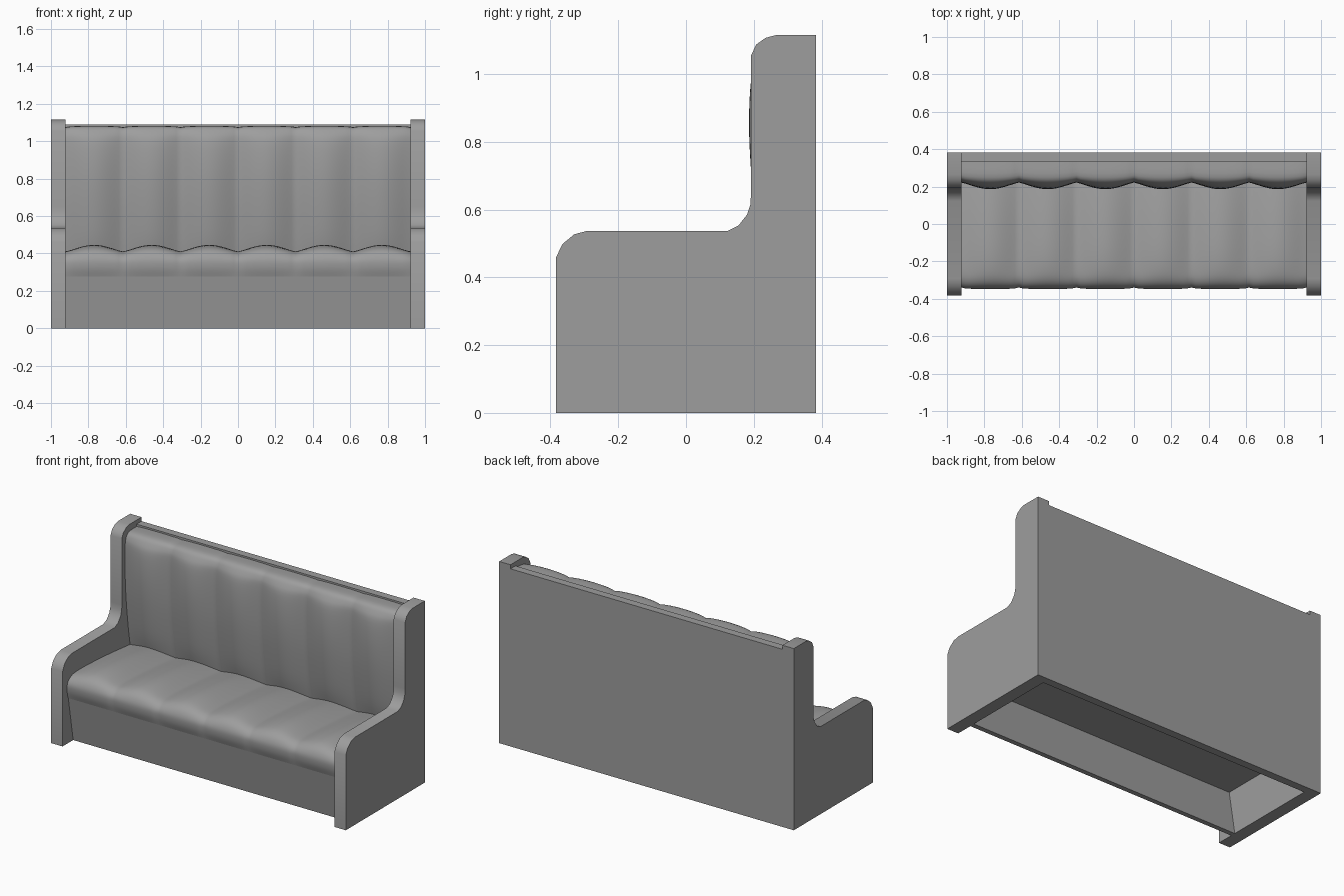
import bpy, bmesh, math

if "Cube" in bpy.data.objects:
    bpy.data.objects.remove(bpy.data.objects["Cube"])

INNER = 0.923      # inner face of the end panels
PUFFS = 6

# Dark grey for every part
grey = bpy.data.materials.new("dark_grey")
grey.diffuse_color = (0.34, 0.34, 0.34, 1)
grey.use_nodes = True
grey.node_tree.nodes["Principled BSDF"].inputs["Base Color"].default_value = grey.diffuse_color


def new_object(name, verts, faces, angle=30):
    mesh = bpy.data.meshes.new(name)
    mesh.from_pydata(verts, [], faces)
    bm = bmesh.new()
    bm.from_mesh(mesh)
    bmesh.ops.recalc_face_normals(bm, faces=bm.faces)
    bm.to_mesh(mesh)
    bm.free()
    mesh.materials.append(grey)
    ob = bpy.data.objects.new(name, mesh)
    bpy.context.collection.objects.link(ob)
    bpy.ops.object.select_all(action='DESELECT')
    bpy.context.view_layer.objects.active = ob
    ob.select_set(True)
    bpy.ops.object.shade_smooth_by_angle(angle=math.radians(angle))
    return ob


def extrude_x(name, profile, x0, x1):
    """Solid made by sweeping a (y, z) outline along x."""
    n = len(profile)
    verts = [(x, y, z) for x in (x0, x1) for y, z in profile]
    faces = [tuple(range(n)), tuple(range(2 * n - 1, n - 1, -1))]
    faces += [(i, (i + 1) % n, n + (i + 1) % n, n + i) for i in range(n)]
    return new_object(name, verts, faces)


def spline(rows, steps=4):
    """Catmull-Rom resampling of tuples of any length."""
    out = []
    for i in range(len(rows) - 1):
        p0, p1, p2, p3 = (rows[max(0, min(len(rows) - 1, i + k))] for k in (-1, 0, 1, 2))
        for s in range(steps):
            t = s / steps
            out.append(tuple(
                0.5 * (2 * b + (c - a) * t + (2 * a - 5 * b + 4 * c - d) * t ** 2
                       + (3 * b - a - 3 * c + d) * t ** 3)
                for a, b, c, d in zip(p0, p1, p2, p3)))
    return out + [rows[-1]]


def cushion(name, rows, close):
    """Channelled pad. Row: seam y, seam z, crest y, crest z, fullness exponent."""
    rows = spline(rows)
    per = 14
    cols = PUFFS * per
    verts = []
    for c in range(cols + 1):
        x = -INNER + 2 * INNER * c / cols
        s = max(0.0, math.sin(math.pi * (c % per) / per))
        for sy, sz, cy, cz, p in rows:
            t = s ** p
            verts.append((x, sy + (cy - sy) * t, sz + (cz - sz) * t))
        verts += [(x, y, z) for y, z in close]
    n = len(rows) + len(close)
    faces = [(c * n + r, c * n + (r + 1) % n, (c + 1) * n + (r + 1) % n, (c + 1) * n + r)
             for c in range(cols) for r in range(n)]
    faces += [tuple(range(n)), tuple(range(cols * n, cols * n + n))]
    return new_object(name, verts, faces, 50)


# End panels with the stepped, rounded outline
panel = [(-0.383, 0), (0.383, 0), (0.383, 1.115), (0.265, 1.115), (0.235, 1.107),
         (0.207, 1.087), (0.192, 1.055), (0.192, 0.65), (0.19, 0.615), (0.18, 0.585),
         (0.155, 0.553), (0.123, 0.537), (-0.293, 0.537), (-0.33, 0.527),
         (-0.365, 0.498), (-0.383, 0.46)]
for side, name in ((-1, "left_end_panel"), (1, "right_end_panel")):
    extrude_x(name, panel, side * INNER, side)

# Back board, flush with the rear of the end panels
extrude_x("back_board", [(0.335, 0), (0.383, 0), (0.383, 1.09), (0.335, 1.09)], -INNER, INNER)

# Leaning kick board and seat deck, open underneath
extrude_x("seat_base", [(-0.28, 0), (-0.328, 0.278), (-0.31, 0.29), (0.336, 0.29),
                        (0.336, 0.278), (-0.297, 0.278), (-0.25, 0)], -INNER, INNER)

# Seat cushion, from the front lower edge over the nose to the rear
cushion("seat_cushion", [
    (-0.331, 0.278, -0.332, 0.278, 0.5),
    (-0.339, 0.325, -0.346, 0.325, 0.4),
    (-0.335, 0.368, -0.345, 0.375, 0.4),
    (-0.305, 0.398, -0.315, 0.418, 0.8),
    (-0.25, 0.410, -0.25, 0.440, 1.2),
    (-0.12, 0.408, -0.12, 0.445, 1.2),
    (0.08, 0.395, 0.08, 0.430, 1.2),
    (0.30, 0.373, 0.30, 0.400, 1.2)], [(0.30, 0.281)])

# Back cushion, from the seat up and over the top roll
cushion("back_cushion", [
    (0.278, 0.34, 0.255, 0.34, 1.2),
    (0.255, 0.48, 0.220, 0.48, 1.2),
    (0.232, 0.68, 0.195, 0.68, 1.2),
    (0.223, 0.85, 0.186, 0.85, 1.2),
    (0.223, 0.99, 0.193, 0.99, 1.1),
    (0.233, 1.045, 0.213, 1.048, 0.8),
    (0.262, 1.072, 0.250, 1.080, 0.5),
    (0.34, 1.076, 0.34, 1.080, 0.5)], [(0.34, 0.34)])
